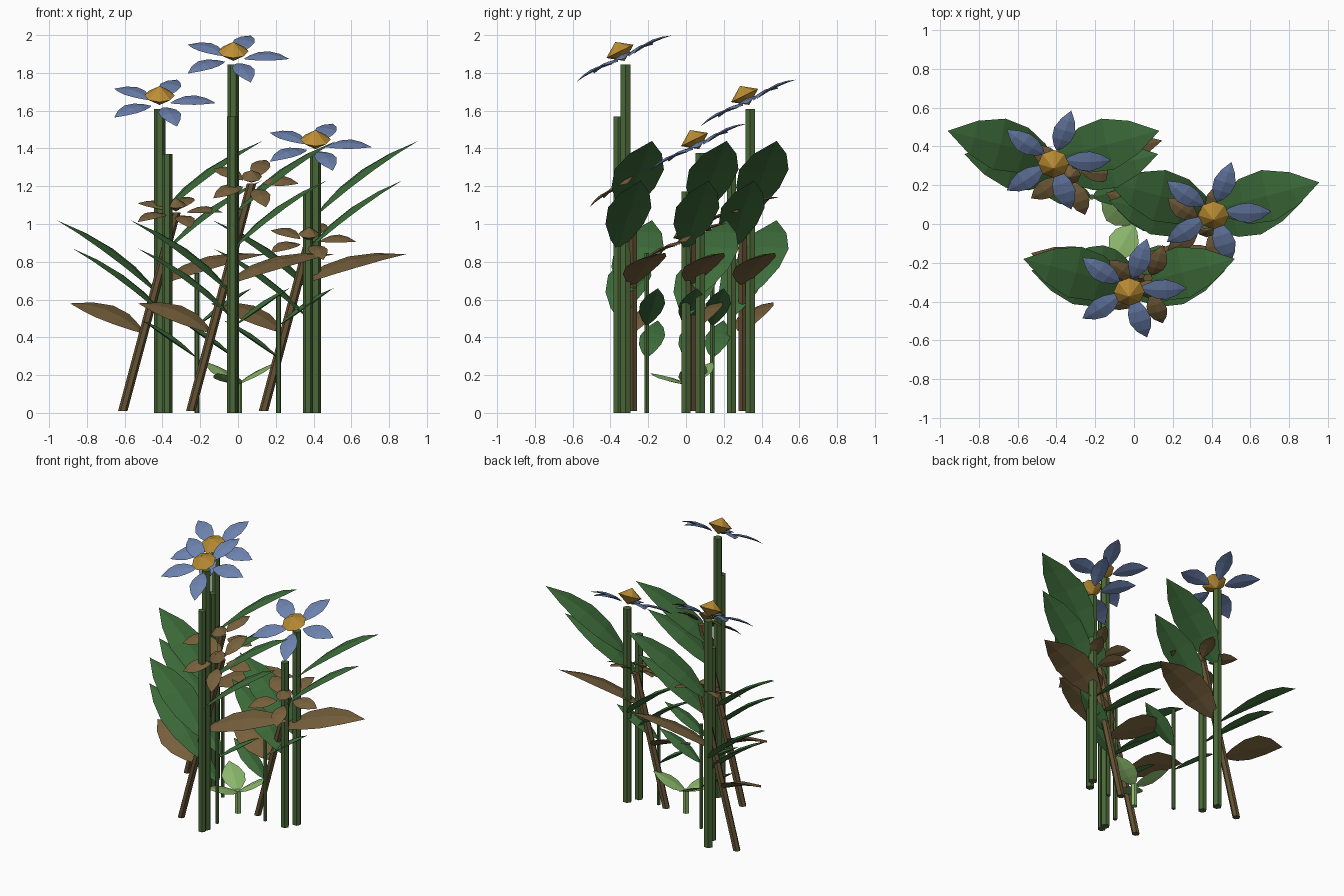
import bpy
from math import sin, cos, radians, pi
from mathutils import Vector, Matrix

if "Cube" in bpy.data.objects:
    bpy.data.objects.remove(bpy.data.objects["Cube"])


def material(name, rgb):
    m = bpy.data.materials.new(name)
    m.diffuse_color = (*rgb, 1)
    m.use_nodes = True
    m.node_tree.nodes["Principled BSDF"].inputs["Base Color"].default_value = m.diffuse_color
    return m


STEM = material("stem_green", (0.07, 0.14, 0.04))
LEAF = material("leaf_green", (0.05, 0.16, 0.045))
SPROUT = material("young_green", (0.26, 0.48, 0.15))
PETAL = material("petal_blue", (0.15, 0.22, 0.42))
CORE = material("core_amber", (0.5, 0.27, 0.035))
DRY = material("dry_brown", (0.18, 0.115, 0.045))
DRY_STEM = material("dry_stem_brown", (0.13, 0.085, 0.035))


def add_mesh(name, verts, faces, mat):
    me = bpy.data.meshes.new(name)
    me.from_pydata(verts, [], faces)
    me.materials.append(mat)
    ob = bpy.data.objects.new(name, me)
    bpy.context.collection.objects.link(ob)
    return ob


def stem(name, base, top, r, mat, sides=6):
    """Faceted prism between two points, ends kept horizontal."""
    verts = [(p[0] + r * cos(2 * pi * i / sides), p[1] + r * sin(2 * pi * i / sides), p[2])
             for p in (base, top) for i in range(sides)]
    faces = [(i, (i + 1) % sides, sides + (i + 1) % sides, sides + i) for i in range(sides)]
    faces += [tuple(reversed(range(sides))), tuple(range(sides, 2 * sides))]
    return add_mesh(name, verts, faces, mat)


# blade outline: position along length, share of half width
OUTLINE = [(0.12, 0.45), (0.32, 0.88), (0.55, 1.0), (0.78, 0.66)]


def blade(name, base, tip, half, mat, arch=0.03, thick=0.014, matrix=Matrix(), roll=0):
    """Arched, ridged lens-section blade running from base to tip."""
    base, tip = Vector(base), Vector(tip)
    d = tip - base
    side = Vector((0, 0, 1)).cross(d).normalized()
    up = d.cross(side).normalized()
    wide = Matrix.Rotation(radians(roll), 3, d) @ side
    ridge = Matrix.Rotation(radians(roll), 3, d) @ up
    verts = [base]
    for t, w in OUTLINE:
        c = base + d * t + up * (arch * 4 * t * (1 - t))
        s, u = wide * half * w, ridge * thick * w
        verts += [c + s, c + u, c - s, c - u]
    verts.append(tip)
    n, last = len(OUTLINE), 4 * len(OUTLINE) + 1
    faces = []
    for k in range(4):
        j = (k + 1) % 4
        faces.append((0, 1 + j, 1 + k))
        faces.append((last, last - 4 + k, last - 4 + j))
        for i in range(n - 1):
            a, b = 1 + 4 * i, 5 + 4 * i
            faces += [(a + k, b + j, b + k), (a + k, a + j, b + j)]
    # outward winding
    return add_mesh(name, [matrix @ v for v in verts], faces, mat)


def flower(name, pos, tilt, petal_mat, core_mat, reach, half, core_r):
    """Five petals around a double-cone core, facing forward."""
    m = Matrix.Translation(pos) @ Matrix.Rotation(radians(tilt), 4, 'X')
    for i in range(5):
        a = 2 * pi * i / 5
        blade(name + "_petal", (0.055 * cos(a), 0.055 * sin(a), 0),
              (reach * cos(a), reach * sin(a), 0), half, petal_mat, 0.018, 0.008, m)
    ring = [Vector((core_r * cos(2 * pi * i / 8), core_r * sin(2 * pi * i / 8), 0.045)) for i in range(8)]
    verts = [m @ v for v in ring + [Vector((0, 0, 0.045 + 0.7 * core_r)), Vector((0, 0, 0.045 - 0.7 * core_r))]]
    faces = [(i, (i + 1) % 8, 8) for i in range(8)] + [((i + 1) % 8, i, 9) for i in range(8)]
    add_mesh(name + "_core", verts, faces, core_mat)


def leaf_pair(name, x, y, right_z, left_z, dx, dy, rise, half, mat, arch):
    blade(name + "_right", (x, y, right_z), (x + dx, y + dy, right_z + rise), half, mat, arch)
    blade(name + "_left", (x, y, left_z), (x - dx, y + dy, left_z + rise), half, mat, arch)


# sprout in the middle
stem("sprout_stem", (0, 0, 0), (0, 0, 0.16), 0.022, SPROUT)
for deg, z in ((140, 0.27), (240, 0.21), (20, 0.27)):
    a = radians(deg)
    blade("sprout_leaf", (0, 0, 0.15), (0.22 * cos(a), 0.22 * sin(a), z), 0.078, SPROUT, 0.0, 0.01)

# three clusters: height factor, tall stem, flowering stem, dry stem base, dry flower tilt
clusters = [
    (1.0, (-0.375, 0.24), (-0.415, 0.34), (-0.61, 0.30), 20),
    (1.145, (-0.03, -0.36), (-0.025, -0.32), (-0.25, -0.28), 32),
    (0.855, (0.37, 0.0), (0.41, 0.075), (0.135, 0.03), 24),
]
for h, (tx, ty), (fx, fy), (bx, by), dry_tilt in clusters:
    # young plant
    mx, my = tx * 0.58, ty * 0.58
    stem("young_stem", (mx, my, 0), (mx, my, 0.74 * h), 0.014, STEM)
    leaf_pair("young_leaf", mx, my, 0.46, 0.29, 0.29, 0.06, 0.2, 0.068, LEAF, 0.01)
    # tall plant
    stem("tall_stem", (tx, ty, 0), (tx, ty, 1.37 * h), 0.027, STEM)
    leaf_pair("tall_leaf", tx, ty, 0.86, 0.50, 0.50, 0.12, 0.37, 0.118, LEAF, 0.03)
    # flowering plant
    stem("flower_stem", (fx, fy, 0), (fx, fy, 1.61 * h), 0.03, STEM)
    leaf_pair("flower_leaf", fx, fy, 1.04, 0.62, 0.545, 0.14, 0.40, 0.135, LEAF, 0.035)
    flower("flower", (fx, fy - 0.01, 1.61 * h + 0.03), 26, PETAL, CORE, 0.298, 0.057, 0.08)
    # leaning dry plant
    top = 1.06 * h
    stem("dry_stem", (bx, by, 0.01), (bx + 0.265 * top, by, top), 0.025, DRY_STEM)
    blade("dry_leaf_right", (bx + 0.17, by, 0.67), (bx + 0.755, by + 0.13, 0.84), 0.115, DRY, 0.04, roll=14)
    blade("dry_leaf_left", (bx + 0.11, by, 0.42), (bx - 0.28, by + 0.13, 0.58), 0.11, DRY, 0.03, roll=-18)
    flower("dry_flower", (bx + 0.265 * top, by - 0.03, top), dry_tilt, DRY, DRY, 0.25, 0.052, 0.055)
